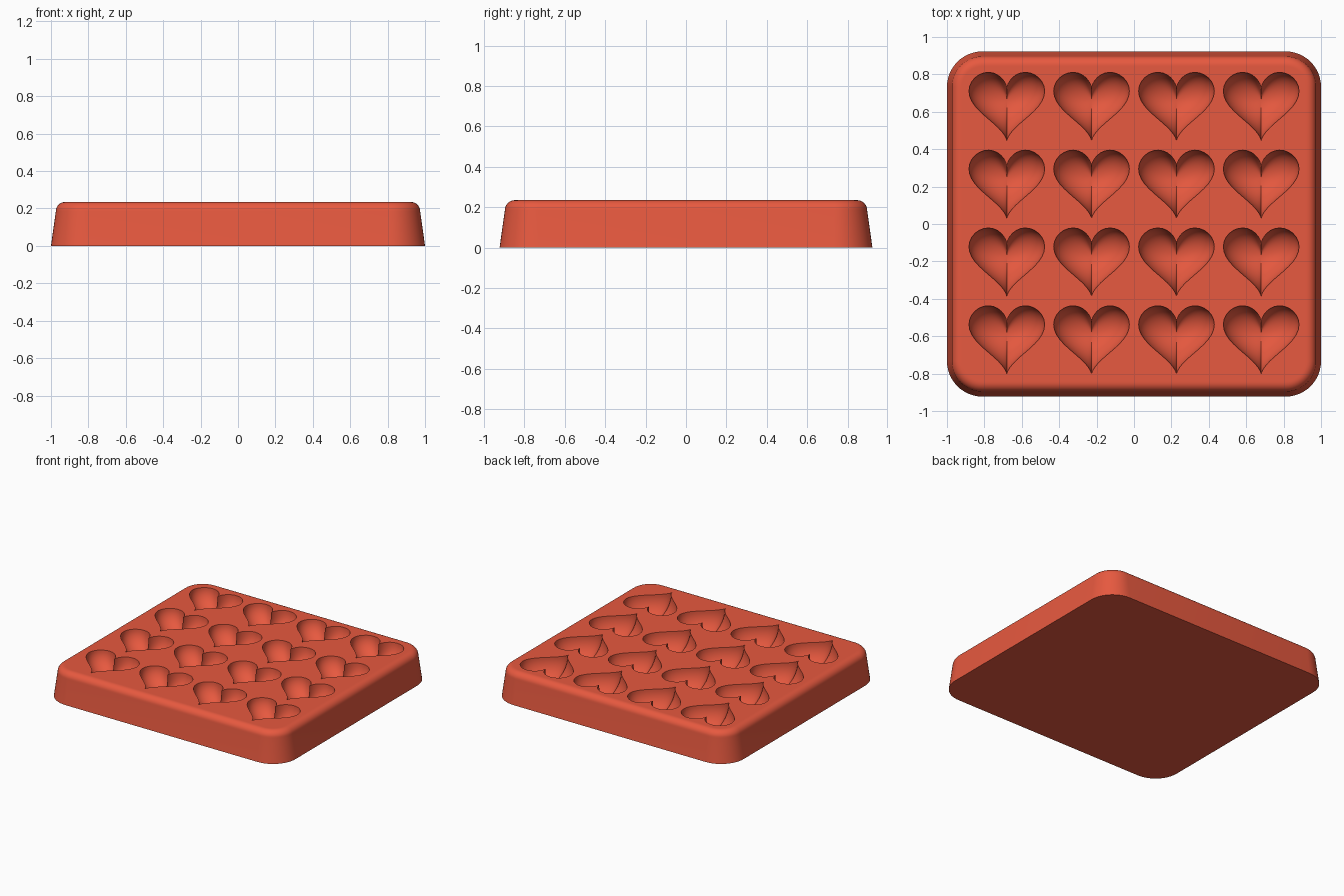
import bpy
import bmesh
from math import sin, cos, pi, radians

cube = bpy.data.objects.get("Cube")
if cube:
    bpy.data.objects.remove(cube, do_unlink=True)

HALF_X, HALF_Y, HEIGHT = 1.0, 0.923, 0.235
CORNER, BEVEL, DRAFT = 0.19, 0.05, 0.026
HEART_SCALE, DEPTH = 0.01265, 0.15
COLUMNS = (-0.68, -0.227, 0.227, 0.68)
ROWS = (0.66, 0.244, -0.172, -0.588)


def add_ring(bm, points):
    return [bm.verts.new(p) for p in points]


def bridge(bm, lower, upper):
    n = len(lower)
    for i in range(n):
        j = (i + 1) % n
        bm.faces.new((lower[i], lower[j], upper[j], upper[i]))


def ring_edges(bm, ring):
    return [bm.edges.get((ring[i - 1], ring[i])) for i in range(len(ring))]


def rounded_rectangle(inset, z, steps=12):
    r = CORNER - inset
    cx, cy = HALF_X - CORNER, HALF_Y - CORNER
    points = []
    for k, (sx, sy) in enumerate(((1, 1), (-1, 1), (-1, -1), (1, -1))):
        for i in range(steps + 1):
            a = (k + i / steps) * pi / 2
            points.append((sx * cx + r * cos(a), sy * cy + r * sin(a), z))
    return points


def heart(cx, cy, scale, z, count=56):
    points = []
    for i in range(count):
        t = 2 * pi * i / count
        x = 16 * sin(t) ** 3
        y = 13 * cos(t) - 5 * cos(2 * t) - 2 * cos(3 * t) - cos(4 * t)
        points.append((cx + x * scale, cy + y * scale, z))
    return points


bm = bmesh.new()

# Tapered outer wall with a rounded top edge
profile = [(0, 0), (DRAFT, HEIGHT - BEVEL)]
for i in range(1, 9):
    a = i / 8 * pi / 2
    profile.append((DRAFT + BEVEL * (1 - cos(a)), HEIGHT - BEVEL * (1 - sin(a))))
profile.append((profile[-1][0] + 0.006, HEIGHT))
rings = [add_ring(bm, rounded_rectangle(*p)) for p in profile]
for lower, upper in zip(rings, rings[1:]):
    bridge(bm, lower, upper)
bm.faces.new(rings[0][::-1])
top_edges = ring_edges(bm, rings[-1])

# Heart-shaped bowls
STEPS = 14
for cx in COLUMNS:
    for cy in ROWS:
        bowl = []
        for i in range(STEPS):
            a = i / STEPS * pi / 2
            bowl.append(add_ring(bm, heart(cx, cy, HEART_SCALE * cos(a),
                                           HEIGHT - DEPTH * sin(a))))
        for upper, lower in zip(bowl, bowl[1:]):
            bridge(bm, upper, lower)
        floor = bm.verts.new((cx, cy, HEIGHT - DEPTH))
        last = bowl[-1]
        for i in range(len(last)):
            bm.faces.new((last[i - 1], last[i], floor))
        top_edges += ring_edges(bm, bowl[0])

# Flat top surface around the bowls
bmesh.ops.triangle_fill(bm, use_beauty=True, use_dissolve=False,
                        edges=top_edges, normal=(0, 0, 1))
bmesh.ops.recalc_face_normals(bm, faces=bm.faces[:])

mesh = bpy.data.meshes.new("heart_mould_tray")
bm.to_mesh(mesh)
bm.free()
tray = bpy.data.objects.new("heart_mould_tray", mesh)
bpy.context.collection.objects.link(tray)

# Red silicone colour
color = (0.8, 0.1, 0.05, 1)
mat = bpy.data.materials.new("red_silicone")
mat.use_nodes = True
mat.diffuse_color = color
mat.node_tree.nodes["Principled BSDF"].inputs["Base Color"].default_value = color
mesh.materials.append(mat)

bpy.ops.object.select_all(action="DESELECT")
tray.select_set(True)
bpy.context.view_layer.objects.active = tray
bpy.ops.object.shade_smooth_by_angle(angle=radians(35))
